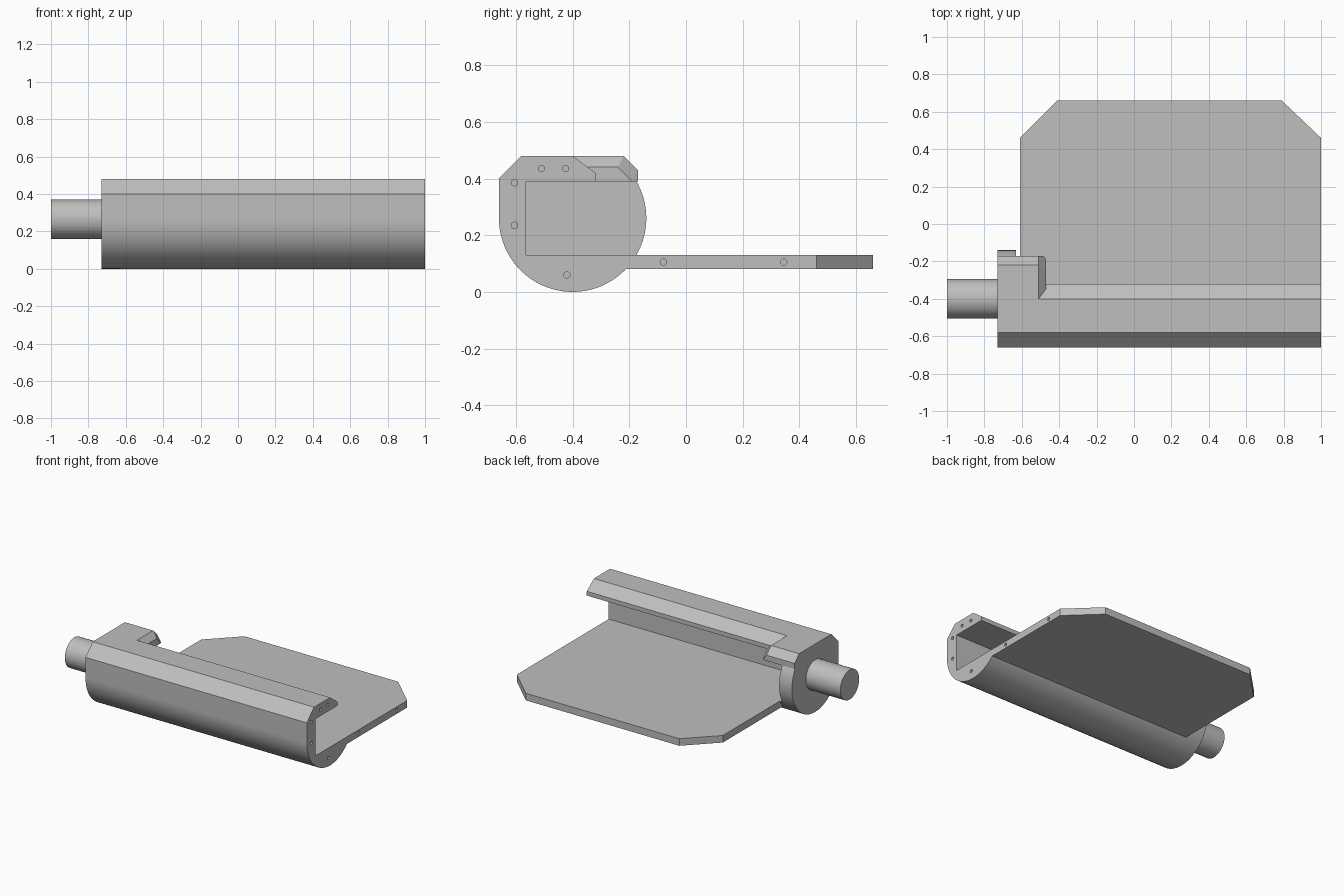
import bpy, bmesh, math
from mathutils import Matrix, Vector

cube = bpy.data.objects.get("Cube")
if cube:
    bpy.data.objects.remove(cube, do_unlink=True)

grey = bpy.data.materials.new("plain grey")
grey.use_nodes = True
grey.diffuse_color = (0.52, 0.52, 0.52, 1)
grey.node_tree.nodes["Principled BSDF"].inputs["Base Color"].default_value = grey.diffuse_color

AXIS_Y, AXIS_Z, RADIUS = -0.40, 0.26, 0.26
LEFT, INNER, RIGHT = 1.0, -0.63, -0.73


def make(name, bm):
    bmesh.ops.recalc_face_normals(bm, faces=bm.faces)
    mesh = bpy.data.meshes.new(name)
    bm.to_mesh(mesh)
    bm.free()
    mesh.materials.append(grey)
    obj = bpy.data.objects.new(name, mesh)
    bpy.context.collection.objects.link(obj)
    return obj


def prism(name, points, offset):
    """Extrude a closed outline along the offset vector."""
    bm = bmesh.new()
    face = bm.faces.new([bm.verts.new(p) for p in points])
    ext = bmesh.ops.extrude_face_region(bm, geom=[face])
    moved = [v for v in ext["geom"] if isinstance(v, bmesh.types.BMVert)]
    bmesh.ops.translate(bm, verts=moved, vec=offset)
    if not face.is_valid or len(bm.faces) < len(points) + 2:
        bm.faces.new([v for v in bm.verts if v not in moved])
    return make(name, bm)


def arc(start, end, steps):
    angles = [math.radians(start + (end - start) * i / steps) for i in range(steps + 1)]
    return [(AXIS_Y + RADIUS * math.cos(a), AXIS_Z + RADIUS * math.sin(a)) for a in angles]


def rod(bm, x0, x1, y, z, radius, sides):
    place = Matrix.Translation(((x0 + x1) / 2, y, z)) @ Matrix.Rotation(math.pi / 2, 4, 'Y')
    bmesh.ops.create_cone(bm, cap_ends=True, segments=sides, radius1=radius,
                          radius2=radius, depth=abs(x1 - x0), matrix=place)


def smooth(obj):
    bpy.ops.object.select_all(action='DESELECT')
    obj.select_set(True)
    bpy.context.view_layer.objects.active = obj
    bpy.ops.object.shade_smooth_by_angle(angle=math.radians(25))


# Long channel body: rounded underside, upright wall and overhanging lip
shoulder = [(-0.66, 0.40), (-0.58, 0.48)]
channel = arc(-30, -180, 48) + shoulder + [
    (-0.40, 0.48), (-0.32, 0.42), (-0.32, 0.39), (-0.565, 0.39), (-0.565, 0.13)]
body = prism("channel_body", [(INNER, y, z) for y, z in channel], (LEFT - INNER, 0, 0))

# Solid end cap
cap_outline = arc(30, -180, 66) + shoulder + [(-0.22, 0.48), (-0.17, 0.43), (-0.17, 0.39)]
cap = prism("end_cap", [(RIGHT, y, z) for y, z in cap_outline], (INNER - RIGHT, 0, 0))

# Flat plate with two clipped rear corners
plate_outline = [(-0.61, -0.22), (LEFT, -0.22), (LEFT, 0.46), (0.79, 0.66),
                 (-0.41, 0.66), (-0.61, 0.46)]
plate = prism("flat_plate", [(x, y, 0.08) for x, y in plate_outline], (0, 0, 0.05))

# Bevelled hook block reaching inward from the cap
bm = bmesh.new()
edge = [(-0.40, 0.39), (-0.40, 0.48), (-0.22, 0.48), (-0.17, 0.43)]
tip = [(-0.40, 0.39), (-0.40, 0.44), (-0.24, 0.44), (-0.19, 0.39)]
corners = [(x, y, z) for x in (INNER, -0.51) for y, z in edge]
corners += [(-0.47, y, z) for y, z in tip]
corners += [(INNER, -0.17, 0.39), (-0.485, -0.17, 0.39)]
for c in corners:
    bm.verts.new(c)
bmesh.ops.convex_hull(bm, input=list(bm.verts))
bmesh.ops.dissolve_limit(bm, angle_limit=0.02, verts=list(bm.verts), edges=list(bm.edges))
make("hook_block", bm)

# Drive shaft
bm = bmesh.new()
rod(bm, -1.0, RIGHT + 0.01, AXIS_Y, 0.265, 0.105, 64)
shaft = make("shaft", bm)

# Screw holes in the open end
holes = {
    body: [(-0.605, 0.385), (-0.51, 0.435), (-0.425, 0.435), (-0.605, 0.235), (-0.42, 0.06)],
    plate: [(-0.08, 0.105), (0.345, 0.105)],
}
for target, spots in holes.items():
    bm = bmesh.new()
    for y, z in spots:
        rod(bm, LEFT - 0.08, LEFT + 0.05, y, z, 0.011, 16)
    cutter = make("hole_cutter", bm)
    cutter.hide_render = True
    mod = target.modifiers.new("holes", 'BOOLEAN')
    mod.operation, mod.solver, mod.object = 'DIFFERENCE', 'EXACT', cutter
    bpy.ops.object.select_all(action='DESELECT')
    target.select_set(True)
    bpy.context.view_layer.objects.active = target
    bpy.ops.object.modifier_apply(modifier=mod.name)
    bpy.data.objects.remove(cutter, do_unlink=True)

for part in (body, cap, plate, shaft):
    smooth(part)
